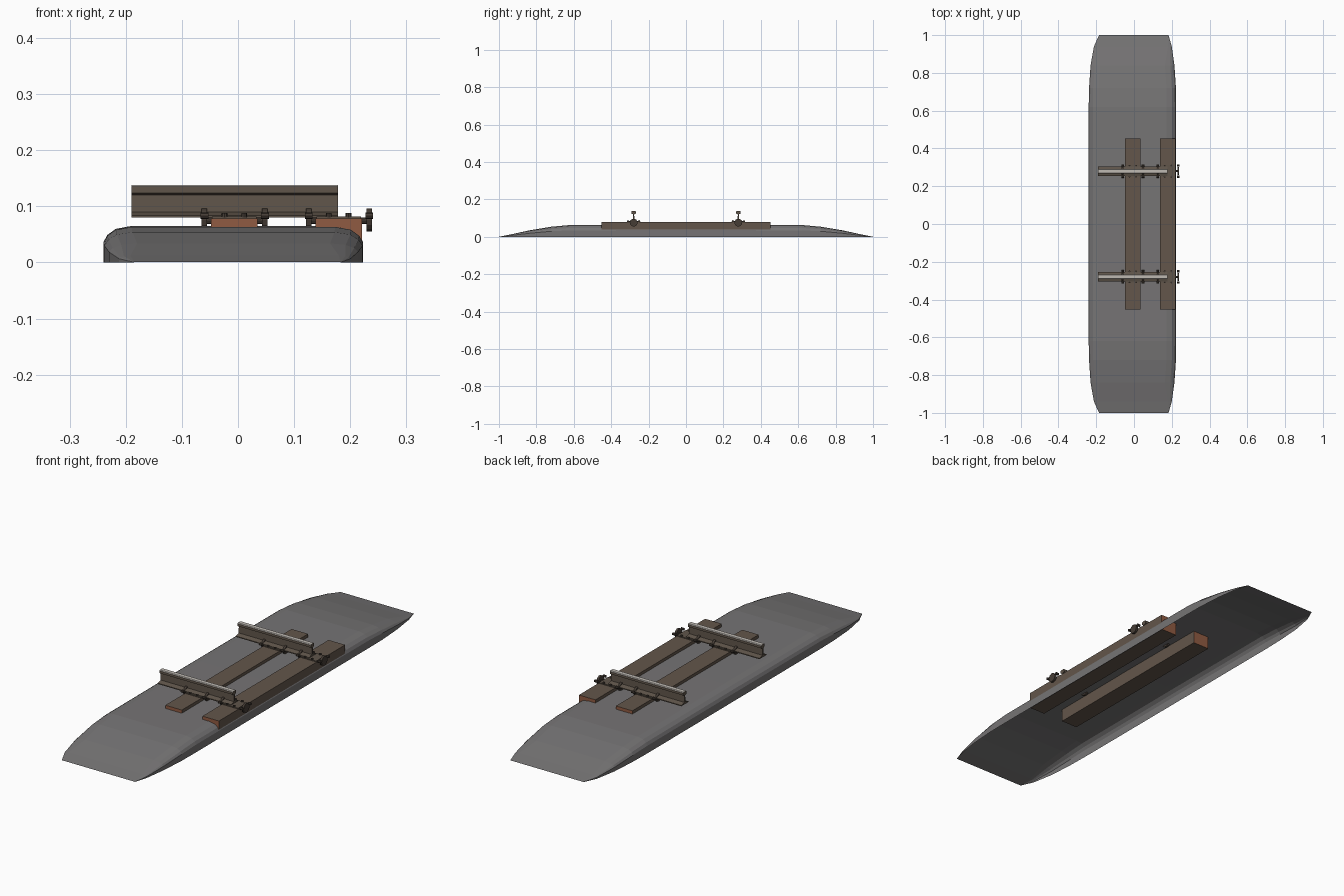
import bpy, bmesh
from math import pi
from mathutils import Matrix, Vector

if "Cube" in bpy.data.objects:
    bpy.data.objects.remove(bpy.data.objects["Cube"])


def material(name, rgb):
    m = bpy.data.materials.new(name)
    m.use_nodes = True
    m.diffuse_color = (*rgb, 1)
    bsdf = m.node_tree.nodes["Principled BSDF"]
    bsdf.inputs["Base Color"].default_value = (*rgb, 1)
    return m


GRAVEL = material("gravel grey", (0.18, 0.175, 0.177))
WOOD = material("weathered wood", (0.125, 0.093, 0.07))
CUT_WOOD = material("cut wood end", (0.28, 0.105, 0.055))
RUST = material("rusty steel", (0.115, 0.09, 0.068))
SHINE = material("worn steel", (0.52, 0.49, 0.45))
IRON = material("dark iron", (0.06, 0.046, 0.036))


def finish(name, bm, mats, rule=None, normals=True):
    if normals:
        bmesh.ops.recalc_face_normals(bm, faces=bm.faces)
    bm.normal_update()
    if rule:
        for f in bm.faces:
            f.material_index = rule(f)
    me = bpy.data.meshes.new(name)
    bm.to_mesh(me)
    bm.free()
    for m in mats:
        me.materials.append(m)
    ob = bpy.data.objects.new(name, me)
    bpy.context.collection.objects.link(ob)
    return ob


def add_box(bm, lo, hi):
    lo, hi = Vector(lo), Vector(hi)
    mat = Matrix.Translation((lo + hi) / 2) @ Matrix.Diagonal((*(hi - lo), 1))
    bmesh.ops.create_cube(bm, size=1, matrix=mat)


def add_cylinder(bm, centre, radius, length, axis="Z", sides=10):
    rot = Matrix.Rotation(pi / 2, 4, "Y") if axis == "X" else Matrix()
    bmesh.ops.create_cone(bm, cap_ends=True, segments=sides, radius1=radius, radius2=radius,
                          depth=length, matrix=Matrix.Translation(centre) @ rot)


# Gravel bed: open-bottomed shell lofted along y (y, height, right edge, left edge)
half = [(0.0, 0.065, -0.24, 0.223), (0.62, 0.063, -0.24, 0.223), (0.72, 0.054, -0.238, 0.222),
        (0.84, 0.034, -0.23, 0.214), (0.94, 0.012, -0.212, 0.2), (1.0, 0.0005, -0.185, 0.183)]
stations = [(-y, h, a, b) for y, h, a, b in reversed(half[1:])] + half
section = [(0, 0), (0, 0.55), (0.007, 0.75), (0.022, 0.92), (0.05, 1)]
bm = bmesh.new()
rows = []
for y, h, a, b in stations:
    k = min(1, h / 0.03)
    pts = [(a + d * k, t * h) for d, t in section]
    pts += [(b - d * k, t * h) for d, t in reversed(section)]
    rows.append([bm.verts.new((x, y, z)) for x, z in pts])
for r, s in zip(rows, rows[1:]):
    for i in range(len(r) - 1):
        bm.faces.new((r[i], s[i], s[i + 1], r[i + 1]))
finish("gravel_bed", bm, [GRAVEL], normals=False)

# Wooden sleepers with fresh-cut ends
SLEEPERS = [("centre_sleeper", -0.048, 0.035), ("left_sleeper", 0.138, 0.221)]
for name, x0, x1 in SLEEPERS:
    bm = bmesh.new()
    add_box(bm, (x0, -0.453, 0.005), (x1, 0.453, 0.078))
    finish(name, bm, [WOOD, CUT_WOOD], lambda f: int(abs(f.normal.y) > 0.5))

# Rails: one I-shaped profile swept along x, polished on top
side = [(0.025, 0.08), (0.025, 0.084), (0.004, 0.09), (0.003, 0.12), (0.012, 0.124),
        (0.012, 0.135), (0.009, 0.138)]
profile = side + [(-y, z) for y, z in reversed(side)]
for name, yc in (("front", -0.28), ("rear", 0.28)):
    bm = bmesh.new()
    face = bm.faces.new([bm.verts.new((-0.19, yc + y, z)) for y, z in profile])
    ext = bmesh.ops.extrude_face_region(bm, geom=[face], use_keep_orig=True)
    bmesh.ops.translate(bm, vec=(0.368, 0, 0),
                        verts=[v for v in ext["geom"] if isinstance(v, bmesh.types.BMVert)])
    finish(name + "_rail", bm, [RUST, SHINE],
           lambda f: int(f.normal.z > 0.5 and f.calc_center_median().z > 0.13))

    # Base plates and their spikes, beside the rail foot on each sleeper
    plates, spikes, clamps = bmesh.new(), bmesh.new(), bmesh.new()
    for _, x0, x1 in SLEEPERS:
        add_box(plates, (x0 + 0.002, yc - 0.032, 0.077), (x1 - 0.002, yc + 0.032, 0.082))
        for s in (-1, 1):
            for x in (x0 + 0.024, x1 - 0.024):
                add_cylinder(spikes, (x, yc + s * 0.029, 0.084), 0.005, 0.008, sides=8)
        # Clamp rod through each sleeper with round heads
        add_cylinder(clamps, ((x0 + x1) / 2, yc, 0.074), 0.006, x1 - x0 + 0.03, "X")
        for x in (x0 - 0.012, x1 + 0.013):
            add_cylinder(clamps, (x, yc, 0.076), 0.021, 0.01, "X", 14)
            for s in (-1, 1):
                add_cylinder(clamps, (x, yc + s * 0.03, 0.083), 0.006, 0.014, "X", 8)
    finish(name + "_base_plates", plates, [RUST])
    finish(name + "_spikes", spikes, [IRON])
    finish(name + "_clamps", clamps, [IRON])
